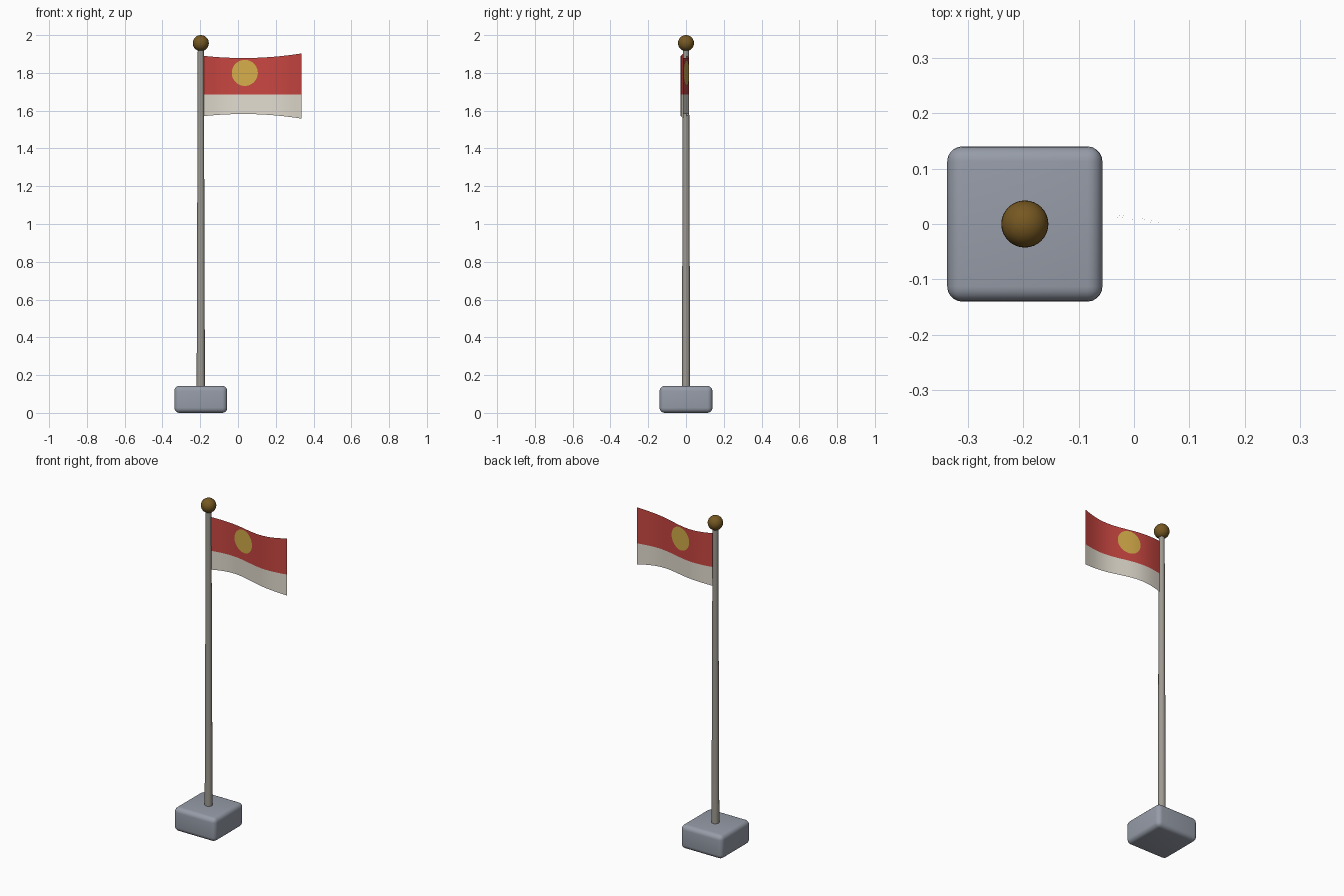
import bpy, bmesh, math

if "Cube" in bpy.data.objects:
    bpy.data.objects.remove(bpy.data.objects["Cube"])

POLE_X = -0.197


def material(name, r, g, b):
    lin = lambda v: (v / 255 / 12.92) if v < 11 else ((v / 255 + 0.055) / 1.055) ** 2.4
    m = bpy.data.materials.new(name)
    m.diffuse_color = (lin(r), lin(g), lin(b), 1)
    m.use_nodes = True
    m.node_tree.nodes["Principled BSDF"].inputs["Base Color"].default_value = m.diffuse_color
    return m


STONE = material("grey stone", 150, 156, 168)
METAL = material("pole metal", 158, 154, 145)
BRASS = material("dark brass", 118, 88, 34)
RED = material("flag red", 200, 70, 65)
WHITE = material("flag white", 226, 220, 207)
GOLD = material("flag gold", 213, 172, 74)


def finish(bm, name, mats, angle=50):
    me = bpy.data.meshes.new(name)
    bm.to_mesh(me)
    bm.free()
    for m in mats:
        me.materials.append(m)
    ob = bpy.data.objects.new(name, me)
    bpy.context.collection.objects.link(ob)
    bpy.ops.object.select_all(action='DESELECT')
    ob.select_set(True)
    bpy.context.view_layer.objects.active = ob
    bpy.ops.object.shade_smooth_by_angle(angle=math.radians(angle))
    return ob


# rounded stone base
bm = bmesh.new()
bmesh.ops.create_cube(bm, size=1)
bmesh.ops.scale(bm, vec=(0.28, 0.28, 0.143), verts=bm.verts)
bmesh.ops.translate(bm, vec=(POLE_X, 0, 0.0715), verts=bm.verts)
bmesh.ops.bevel(bm, geom=bm.edges[:], offset=0.027, segments=5, profile=0.5, affect='EDGES')
finish(bm, "base", [STONE])

# tapered pole
bm = bmesh.new()
z0, z1 = 0.13, 1.94
bmesh.ops.create_cone(bm, cap_ends=True, segments=16, radius1=0.022, radius2=0.016, depth=z1 - z0)
bmesh.ops.translate(bm, vec=(POLE_X, 0, (z0 + z1) / 2), verts=bm.verts)
finish(bm, "pole", [METAL])

# ball on top
bm = bmesh.new()
bmesh.ops.create_uvsphere(bm, u_segments=32, v_segments=16, radius=0.0425)
bmesh.ops.translate(bm, vec=(POLE_X, 0, 1.9575), verts=bm.verts)
finish(bm, "finial", [BRASS])

# waving flag: a vertical sheet, pinched in height towards its middle
FX0, FX1, SPLIT = -0.19, 0.336, 1.685


def wave(x):
    t = (x - FX0) / (FX1 - FX0)
    return 0.019 * math.sin(2 * math.pi * t) - 0.012 * t


bm = bmesh.new()
N, LOW, HIGH = 32, 4, 8
cols = []
for i in range(N + 1):
    t = i / N
    x = FX0 + (FX1 - FX0) * t
    half = 0.160 - 0.059 * t + 0.071 * t * t
    bot, top = 1.73 - half, 1.731 + half
    zs = [bot + (SPLIT - bot) * j / LOW for j in range(LOW)]
    zs += [SPLIT + (top - SPLIT) * j / HIGH for j in range(HIGH + 1)]
    cols.append([bm.verts.new((x, wave(x), z)) for z in zs])
for a, b in zip(cols, cols[1:]):
    for j in range(LOW + HIGH):
        f = bm.faces.new((a[j], b[j], b[j + 1], a[j + 1]))
        f.material_index = 1 if j < LOW else 0
finish(bm, "flag", [RED, WHITE])

# gold disc on both faces, following the wave
for side, name in ((-1, "front_disc"), (1, "back_disc")):
    bm = bmesh.new()
    S, R = 40, 5
    point = lambda r, k: bm.verts.new((
        0.036 + r * math.cos(2 * math.pi * k / S),
        wave(0.036 + r * math.cos(2 * math.pi * k / S)) + side * 0.002,
        1.80 + r * math.sin(2 * math.pi * k / S)))
    centre = point(0, 0)
    rings = [[point(0.069 * i / R, k) for k in range(S)] for i in range(1, R + 1)]
    for k in range(S):
        n = (k + 1) % S
        faces = [(centre, rings[0][k], rings[0][n])]
        faces += [(p[k], q[k], q[n], p[n]) for p, q in zip(rings, rings[1:])]
        for f in faces:
            bm.faces.new(f if side < 0 else f[::-1])
    finish(bm, name, [GOLD])
